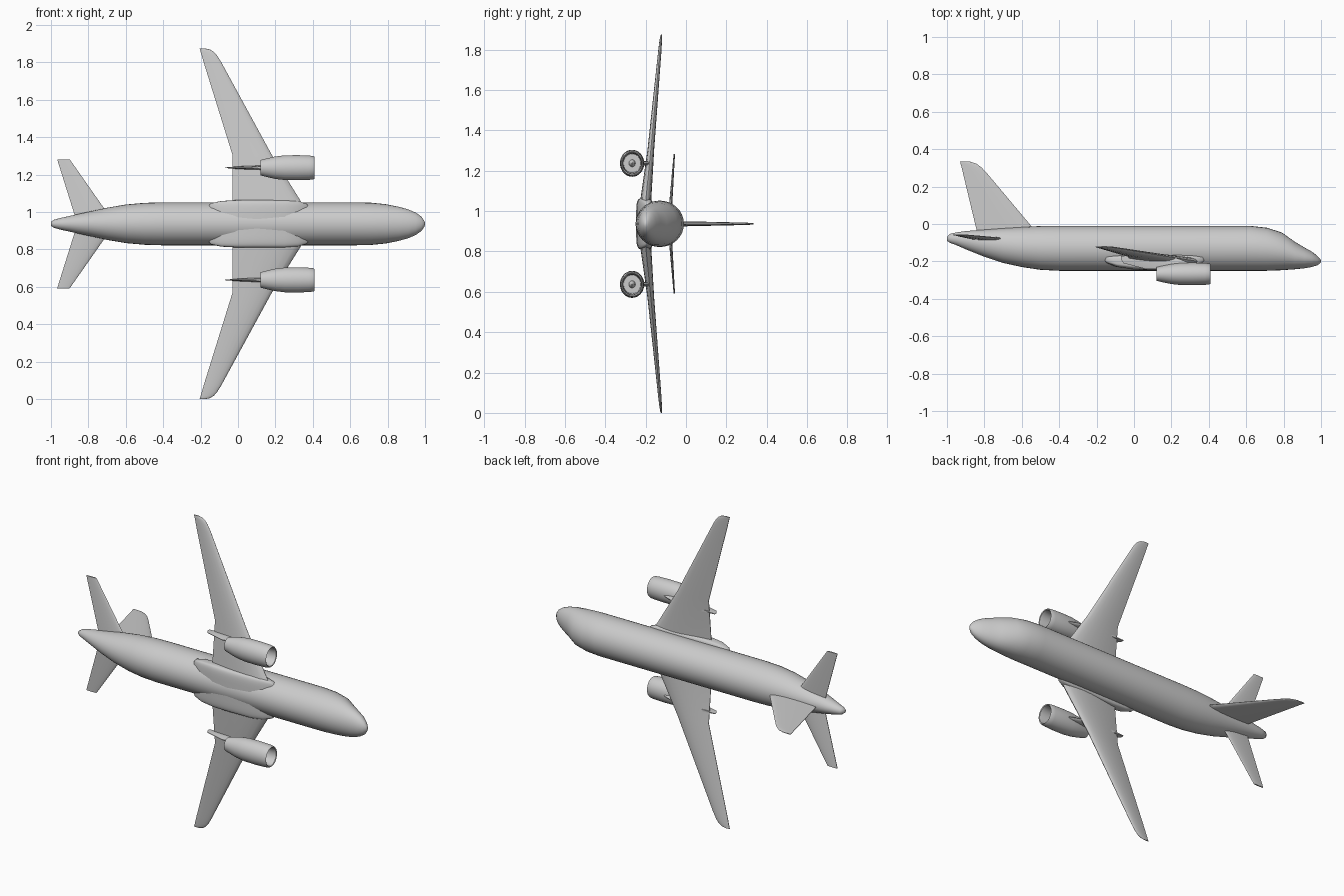
import bpy, bmesh, math

cube = bpy.data.objects.get("Cube")
if cube:
    bpy.data.objects.remove(cube)

MID = 0.937   # height of the aircraft's symmetry plane (it lies on its side)

grey = bpy.data.materials.new("light grey")
grey.use_nodes = True
grey.diffuse_color = (0.6, 0.6, 0.6, 1)
bsdf = grey.node_tree.nodes["Principled BSDF"]
bsdf.inputs["Base Color"].default_value = (0.6, 0.6, 0.6, 1)
bsdf.inputs["Roughness"].default_value = 0.6


def loft(name, rings, mirror=False, angle=35):
    """Skin a list of equal-length point rings, cap both ends."""
    bm = bmesh.new()
    rows = [[bm.verts.new(p) for p in ring] for ring in rings]
    n = len(rows[0])
    for a, b in zip(rows, rows[1:]):
        for i in range(n):
            j = (i + 1) % n
            bm.faces.new((a[i], a[j], b[j], b[i]))
    bm.faces.new(rows[0])
    bm.faces.new(rows[-1])
    bmesh.ops.recalc_face_normals(bm, faces=bm.faces)
    me = bpy.data.meshes.new(name)
    bm.to_mesh(me)
    bm.free()
    me.materials.append(grey)
    ob = bpy.data.objects.new(name, me)
    ob.location.z = MID
    bpy.context.collection.objects.link(ob)
    bpy.ops.object.select_all(action='DESELECT')
    ob.select_set(True)
    bpy.context.view_layer.objects.active = ob
    bpy.ops.object.shade_smooth_by_angle(angle=math.radians(angle))
    if mirror:
        m = ob.modifiers.new("mirror", 'MIRROR')
        m.use_axis = (False, False, True)
    return ob


def oval(x, y, z, ry, rz, n=32, power=2.0):
    """Superellipse ring across the x axis."""
    pts = []
    for i in range(n):
        a = 2 * math.pi * i / n
        c, s = math.cos(a), math.sin(a)
        k = 2 / power
        pts.append((x, y + ry * math.copysign(abs(c) ** k, c),
                    z + rz * math.copysign(abs(s) ** k, s)))
    return pts


def foil(lead, trail, thick, n=10):
    """Closed aerofoil outline as (x, offset) pairs."""
    def half(t):
        return 0.5 * thick * 2.6 * (math.sqrt(t) * (1 - t)) + 0.0015 * t
    ts = [(1 - math.cos(math.pi * i / n)) / 2 for i in range(n + 1)]
    x = lambda t: lead + (trail - lead) * t
    return ([(x(t), half(t)) for t in ts] +
            [(x(t), -half(t)) for t in reversed(ts[1:])])


# Fuselage: x, top, bottom, half width
body = [(-1.0, -0.07, -0.09, 0.010), (-0.985, -0.053, -0.1, 0.021),
        (-0.95, -0.045, -0.113, 0.031), (-0.9, -0.038, -0.135, 0.042),
        (-0.8, -0.030, -0.175, 0.064), (-0.7, -0.022, -0.208, 0.086),
        (-0.6, -0.016, -0.230, 0.103), (-0.5, -0.011, -0.245, 0.112),
        (-0.4, -0.01, -0.25, 0.115), (0.62, -0.01, -0.25, 0.115),
        (0.71, -0.02, -0.25, 0.113), (0.79, -0.045, -0.247, 0.105),
        (0.86, -0.095, -0.242, 0.091), (0.91, -0.125, -0.237, 0.077),
        (0.95, -0.147, -0.230, 0.060), (0.98, -0.17, -0.221, 0.039),
        (0.995, -0.187, -0.210, 0.018), (1.0, -0.195, -0.203, 0.006)]
loft("fuselage", [oval(x, (t + b) / 2, 0, (t - b) / 2, w) for x, t, b, w in body], angle=60)

# Belly fairing: x, half width, bottom, top
belly = [(-0.165, 0.085, -0.192, -0.178), (-0.145, 0.110, -0.21, -0.170),
         (-0.09, 0.122, -0.231, -0.165), (0, 0.127, -0.244, -0.163),
         (0.1, 0.127, -0.247, -0.162), (0.25, 0.127, -0.243, -0.162),
         (0.32, 0.121, -0.228, -0.165), (0.365, 0.108, -0.208, -0.171),
         (0.385, 0.085, -0.192, -0.178)]
loft("belly_fairing", [oval(x, (t + b) / 2, 0, (t - b) / 2, w, 40, 5)
                       for x, w, b, t in belly], angle=50)

# Wings: span, leading edge, trailing edge, height, thickness
wing = [(0.05, 0.38, -0.03, -0.202, 0.055), (0.13, 0.33, -0.03, -0.198, 0.052),
        (0.37, 0.18, -0.03, -0.174, 0.032), (0.865, -0.09, -0.184, -0.129, 0.015),
        (0.9, -0.112, -0.194, -0.126, 0.012), (0.92, -0.13, -0.2, -0.124, 0.010),
        (0.932, -0.15, -0.204, -0.123, 0.007), (0.937, -0.172, -0.205, -0.122, 0.004)]
loft("wings", [[(x, y + o, s) for x, o in foil(l, t, th)]
               for s, l, t, y, th in wing], mirror=True)

# Tailplanes
tailplane = [(0.01, -0.665, -0.862, -0.082, 0.018), (0.345, -0.9, -0.967, -0.058, 0.006)]
loft("tailplanes", [[(x, y + o, s) for x, o in foil(l, t, th)]
                    for s, l, t, y, th in tailplane], mirror=True)

# Tail fin: height, leading edge, trailing edge, thickness
fin = [(-0.06, -0.507, -0.835, 0.026), (-0.01, -0.55, -0.847, 0.024),
       (0.27, -0.785, -0.914, 0.012), (0.3, -0.813, -0.921, 0.010),
       (0.322, -0.842, -0.927, 0.008), (0.332, -0.87, -0.929, 0.006),
       (0.335, -0.89, -0.93, 0.003)]
loft("tail_fin", [[(x, y, o) for x, o in foil(l, t, th)] for y, l, t, th in fin])

# Engines: hollow nozzle, nacelle, intake lip, duct, fan face and hub
nacelle = [(0.17, 0.004), (0.17, 0.034), (0.12, 0.036), (0.12, 0.041),
           (0.16, 0.051), (0.2, 0.060), (0.25, 0.066), (0.32, 0.067),
           (0.38, 0.065), (0.403, 0.062), (0.41, 0.058), (0.407, 0.053),
           (0.39, 0.050), (0.32, 0.047), (0.32, 0.018), (0.345, 0.012),
           (0.355, 0.003)]
loft("engines", [oval(x, -0.267, 0.3, r * 0.9, r) for x, r in nacelle], mirror=True)

# Engine pylons running back under the wing
pylon = [(-0.24, 0.32, 0.06, 0.018), (-0.21, 0.30, -0.055, 0.022),
         (-0.19, 0.25, -0.07, 0.022), (-0.172, 0.2, -0.07, 0.014)]
loft("engine_pylons", [[(x, y, 0.3 + o) for x, o in foil(l, t, th)]
                       for y, l, t, th in pylon], mirror=True)
